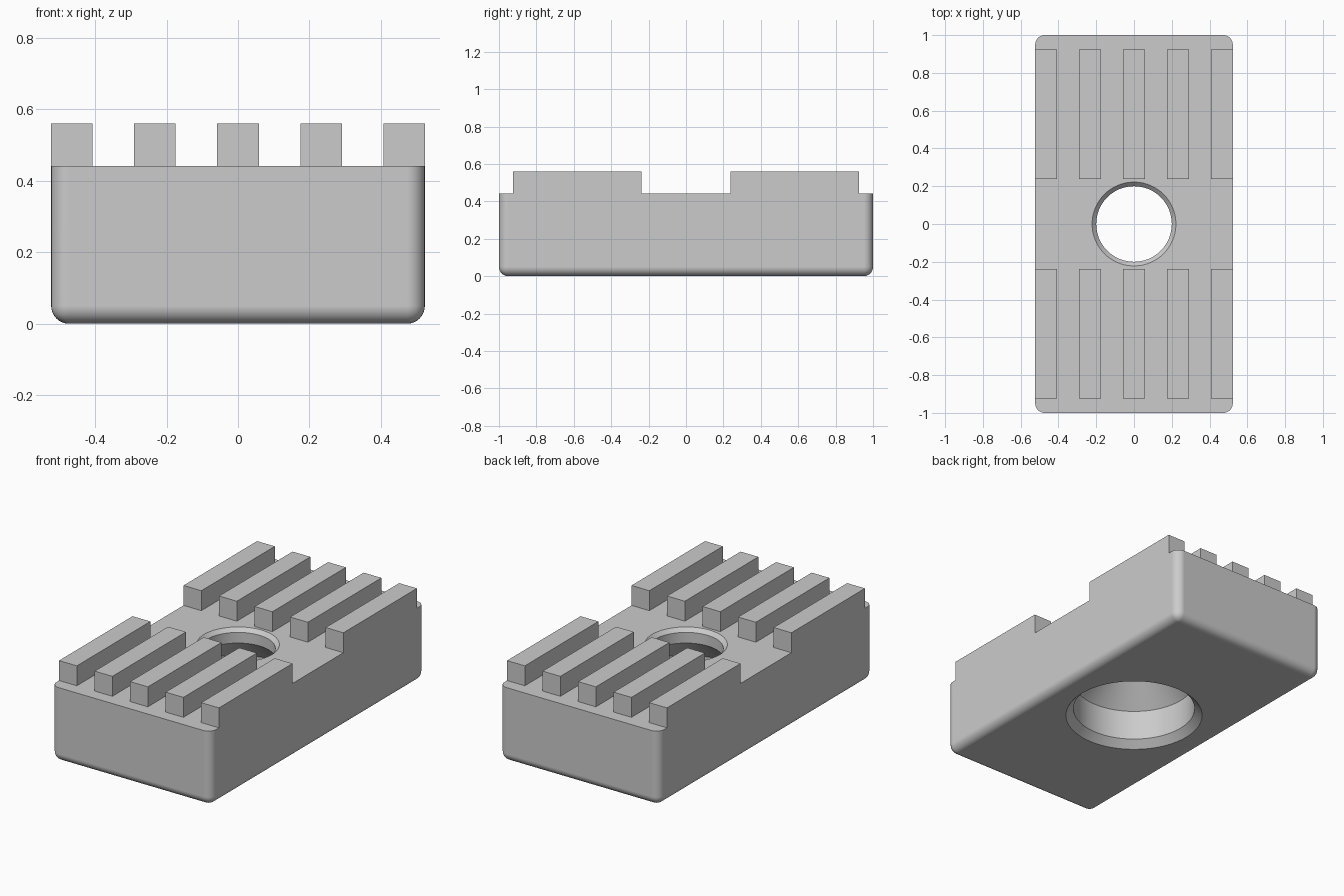
import bpy
import bmesh
import math

# Remove the default cube
if "Cube" in bpy.data.objects:
    bpy.data.objects.remove(bpy.data.objects["Cube"], do_unlink=True)

HALF_W, HALF_L, BODY_H, TOP = 0.523, 1.0, 0.442, 0.56
FILLET = 0.05
RIDGE_W = 2 * HALF_W / 9
RIDGE_IN, RIDGE_OUT = 0.238, 0.925

grey = bpy.data.materials.new("plain grey")
grey.use_nodes = True
colour = (0.6, 0.6, 0.6, 1)
grey.diffuse_color = colour
grey.node_tree.nodes["Principled BSDF"].inputs["Base Color"].default_value = colour


def make_object(name, bm):
    bmesh.ops.recalc_face_normals(bm, faces=bm.faces[:])
    mesh = bpy.data.meshes.new(name)
    bm.to_mesh(mesh)
    bm.free()
    mesh.materials.append(grey)
    obj = bpy.data.objects.new(name, mesh)
    bpy.context.collection.objects.link(obj)
    return obj


def box(x0, x1, y0, y1, z0, z1):
    bm = bmesh.new()
    bmesh.ops.create_cube(bm, size=1)
    for v in bm.verts:
        v.co.x = x1 if v.co.x > 0 else x0
        v.co.y = y1 if v.co.y > 0 else y0
        v.co.z = z1 if v.co.z > 0 else z0
    return bm


def lathe(profile, steps):
    """Closed solid of revolution from (radius, height) pairs."""
    bm = bmesh.new()
    rings = []
    for r, z in profile:
        rings.append([bm.verts.new((r * math.cos(i * math.tau / steps),
                                    r * math.sin(i * math.tau / steps), z))
                      for i in range(steps)])
    for low, high in zip(rings, rings[1:]):
        for i in range(steps):
            j = (i + 1) % steps
            bm.faces.new((low[i], low[j], high[j], high[i]))
    bm.faces.new(rings[0][::-1])
    bm.faces.new(rings[-1])
    return bm


# Block: rounded upright and bottom edges, crisp top rim
bm = box(-HALF_W, HALF_W, -HALF_L, HALF_L, 0, BODY_H)
rounded = [e for e in bm.edges if min(v.co.z for v in e.verts) < 0.01]
bmesh.ops.bevel(bm, geom=rounded, offset=FILLET, offset_type='OFFSET',
                segments=8, profile=0.5, affect='EDGES')
block = make_object("block", bm)

# Stepped through hole: chamfered wide bore, cone, narrow bore, top chamfer
cutter = make_object("hole_cutter", lathe([
    (0.48, -0.1), (0.38, 0), (0.338, 0.042), (0.338, 0.22),
    (0.2, 0.357), (0.2, BODY_H - 0.022), (0.222, BODY_H), (0.322, BODY_H + 0.1)], 96))
cutter.hide_render = True

cut = block.modifiers.new("hole", 'BOOLEAN')
cut.operation = 'DIFFERENCE'
cut.solver = 'EXACT'
cut.object = cutter
bpy.ops.object.select_all(action='DESELECT')
bpy.context.view_layer.objects.active = block
block.select_set(True)
bpy.ops.object.modifier_apply(modifier=cut.name)
bpy.data.objects.remove(cutter, do_unlink=True)

# Smooth fillets and bore, flat faces kept flat
bpy.ops.object.shade_smooth_by_angle(angle=math.radians(30))
normals = block.modifiers.new("flat_faces", 'WEIGHTED_NORMAL')
normals.keep_sharp = True

# Ridges: five in each row, the outer ones flush with the block sides
for row, sign in (("front", -1), ("back", 1)):
    y0, y1 = sorted((sign * RIDGE_IN, sign * RIDGE_OUT))
    for i in range(5):
        x0 = -HALF_W + 2 * i * RIDGE_W
        bm = box(x0, x0 + RIDGE_W, y0, y1, BODY_H, TOP)
        base = [f for f in bm.faces if f.calc_center_median().z < BODY_H + 0.001]
        bmesh.ops.delete(bm, geom=base, context='FACES_ONLY')
        make_object(f"{row}_ridge_{i + 1}", bm)
